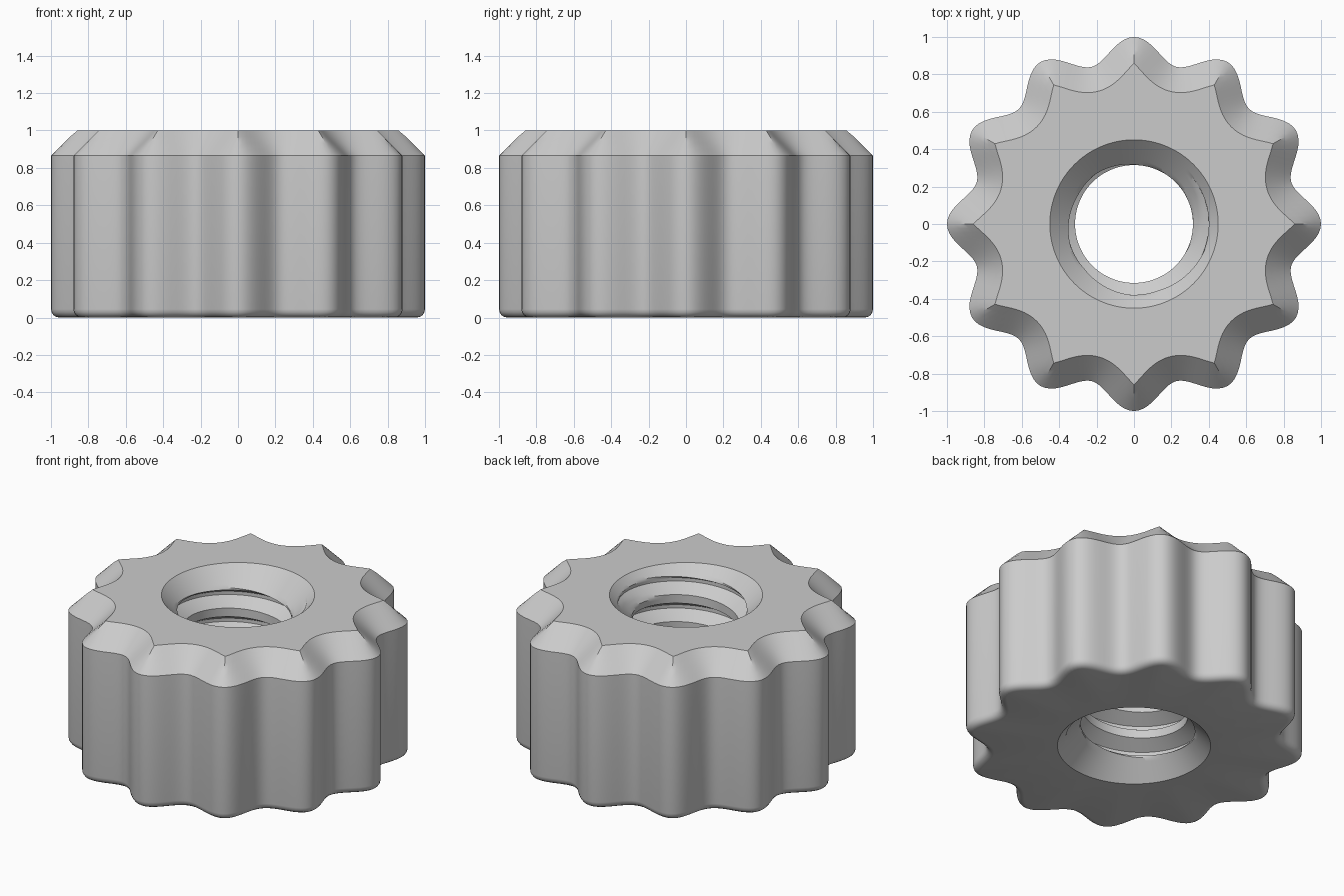
import bpy
import bmesh
from math import sin, cos, pi, sqrt, radians

cube = bpy.data.objects.get("Cube")
if cube:
    bpy.data.objects.remove(cube, do_unlink=True)

LOBES = 12
STEPS = LOBES * 20        # columns around the part
HEIGHT = 1.0
CHAMFER = 0.135           # top outer bevel and both bore bevels
FILLET = 0.045            # rounded lower outer edge
RIM = 0.45                # bore radius at the end faces
MINOR, MAJOR = 0.315, 0.40
PITCH = 0.175
THREAD_START = 0.95       # height of a groove's upper corner at angle zero


def wave(a):
    """Radius of the scalloped outline."""
    return 0.935 + 0.065 * cos(LOBES * a)


def inset_wave(a, d):
    """Radius of the outline after a true parallel inset by d."""
    best = wave(a)
    if d <= 0:
        return best
    for i in range(-200, 201):
        t = i / 400
        r = wave(a + t)
        side, along = r * sin(t), r * cos(t)
        if abs(side) < d:
            best = min(best, along - sqrt(d * d - side * side))
    return best


def ring(bm, radii, z):
    return [bm.verts.new((r * cos(2 * pi * i / STEPS), r * sin(2 * pi * i / STEPS), z))
            for i, r in enumerate(radii)]


def outline_ring(bm, d, z):
    per = STEPS // LOBES
    lobe = [inset_wave(2 * pi * i / STEPS, d) for i in range(per)]
    return ring(bm, lobe * LOBES, z)


def bore_point(a, z, r):
    """Thread point, widened where the end bevels cut the thread."""
    z = min(max(z, 0), HEIGHT)
    r = max(r, RIM - z, RIM - (HEIGHT - z))
    return (r * cos(a), r * sin(a), z)


bm = bmesh.new()

# End faces, rounded lower edge, scalloped wall and top bevel
rings = [ring(bm, [RIM] * STEPS, 0)]
for k in range(5):
    t = k / 4 * pi / 2
    rings.append(outline_ring(bm, FILLET * (1 - sin(t)), FILLET * (1 - cos(t))))
for k in range(5):
    d = CHAMFER * k / 4
    rings.append(outline_ring(bm, d, HEIGHT - CHAMFER + d))
rings.append(ring(bm, [RIM] * STEPS, HEIGHT))
for low, high in zip(rings, rings[1:]):
    for i in range(STEPS):
        j = (i + 1) % STEPS
        bm.faces.new((low[i], low[j], high[j], high[i]))

# Thread profile over one pitch: flank, land, flank, root
flank = (MAJOR - MINOR) * 0.577
root = PITCH / 8
corners = [(0, MAJOR), (flank, MINOR), (PITCH - root - flank, MINOR),
           (PITCH - root, MAJOR), (PITCH, MAJOR)]
profile = []
for (z0, r0), (z1, r1) in zip(corners, corners[1:]):
    for k in range(4):
        f = k / 4
        profile.append((z0 + (z1 - z0) * f, r0 + (r1 - r0) * f))

# Helical bore surface, rows climbing with the angle
rows = []
for turn in range(-7, 1):
    for dz, r in profile:
        base = THREAD_START + turn * PITCH + dz
        row = []
        for i in range(STEPS + 1):
            a = 2 * pi * i / STEPS
            row.append(bm.verts.new(bore_point(a, base + PITCH * i / STEPS, r)))
        rows.append(row)
for low, high in zip(rows, rows[1:]):
    for i in range(STEPS):
        quad = (low[i], low[i + 1], high[i + 1], high[i])
        # Skip the rows pressed flat against the end faces
        if len({round(v.co.z, 5) for v in quad}) > 1:
            bm.faces.new(quad)

bmesh.ops.remove_doubles(bm, verts=bm.verts, dist=0.0002)
bmesh.ops.delete(bm, geom=[v for v in bm.verts if not v.link_faces], context='VERTS')
bmesh.ops.recalc_face_normals(bm, faces=bm.faces)

mesh = bpy.data.meshes.new("scalloped_nut")
bm.to_mesh(mesh)
bm.free()
nut = bpy.data.objects.new("scalloped_nut", mesh)
bpy.context.collection.objects.link(nut)

# Plain grey metal
grey = bpy.data.materials.new("plain_grey")
grey.use_nodes = True
colour = (0.6, 0.6, 0.6, 1)
grey.diffuse_color = colour
grey.node_tree.nodes["Principled BSDF"].inputs["Base Color"].default_value = colour
mesh.materials.append(grey)

bpy.ops.object.select_all(action='DESELECT')
nut.select_set(True)
bpy.context.view_layer.objects.active = nut
bpy.ops.object.shade_smooth_by_angle(angle=radians(30))
